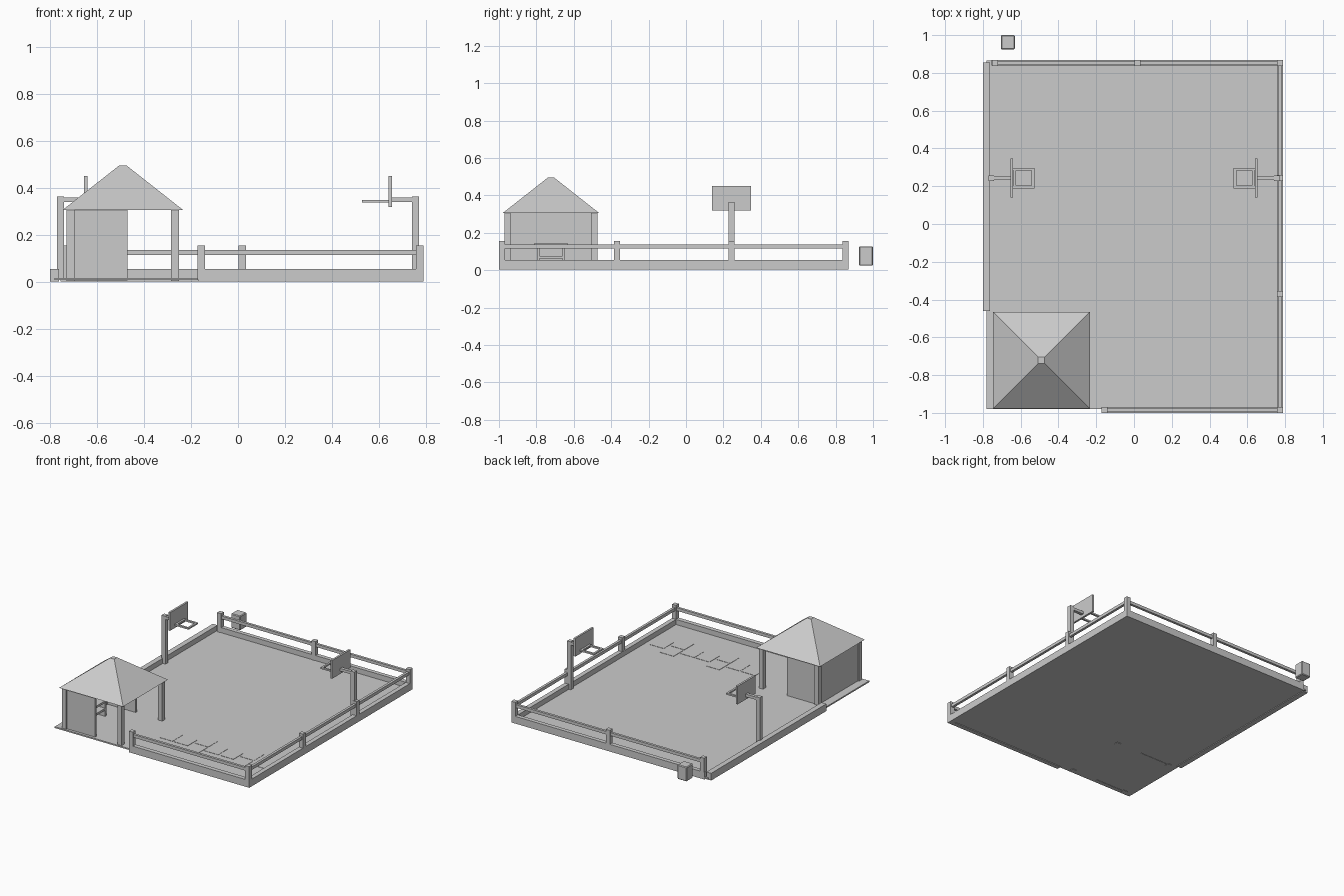
import bpy, bmesh
from mathutils import Vector

cube = bpy.data.objects.get("Cube")
if cube:
    bpy.data.objects.remove(cube, do_unlink=True)

grey = bpy.data.materials.new("plain_grey")
grey.use_nodes = True
COLOUR = (0.6, 0.6, 0.6, 1)
grey.diffuse_color = COLOUR
grey.node_tree.nodes["Principled BSDF"].inputs["Base Color"].default_value = COLOUR


def finish(name, bm):
    bmesh.ops.recalc_face_normals(bm, faces=bm.faces)
    mesh = bpy.data.meshes.new(name)
    bm.to_mesh(mesh)
    bm.free()
    mesh.materials.append(grey)
    obj = bpy.data.objects.new(name, mesh)
    bpy.context.collection.objects.link(obj)
    return obj


def add_box(bm, x0, x1, y0, y1, z0, z1):
    verts = bmesh.ops.create_cube(bm, size=1)["verts"]
    lo, hi = Vector((x0, y0, z0)), Vector((x1, y1, z1))
    for v in verts:
        v.co = (lo + hi) / 2 + v.co * (hi - lo)


def box(name, *limits):
    bm = bmesh.new()
    add_box(bm, *limits)
    return finish(name, bm)


def post(name, x, y, z0, z1, width=0.032):
    h = width / 2
    return box(name, x - h, x + h, y - h, y + h, z0, z1)


FLOOR = 0.018   # walking surface
PAINT = FLOOR + 0.002
MID = 0.243     # court centre in y


def painted_line(name, points, width=0.024, closed=False):
    """Flat mitred strip that follows a path on the ground."""
    bm = bmesh.new()
    pts = [Vector(p) for p in points]
    n = len(pts)
    rows = []
    for i, p in enumerate(pts):
        before = pts[i - 1] if closed or i else None
        after = pts[(i + 1) % n] if closed or i < n - 1 else None
        d0 = (p - before).normalized() if before else (after - p).normalized()
        d1 = (after - p).normalized() if after else d0
        normal = Vector((-d0.y - d1.y, d0.x + d1.x)).normalized()
        normal *= width / 2 / max(0.4, normal.dot(Vector((-d0.y, d0.x))))
        rows.append([bm.verts.new((*(p + s * normal), PAINT)) for s in (1, -1)])
    for i in range(n if closed else n - 1):
        a, b = rows[i], rows[(i + 1) % n]
        bm.faces.new((a[0], a[1], b[1], b[0]))
    return finish(name, bm)


# Ground and kerbs
box("ground", -0.78, 0.785, -0.98, 0.865, 0.008, FLOOR)
box("left_kerb", -0.80, -0.762, -0.46, 0.855, 0.003, 0.055)
box("right_kerb", 0.757, 0.79, -1.0, 0.868, 0.003, 0.055)
box("back_kerb", -0.755, 0.79, 0.838, 0.868, 0.003, 0.055)
box("front_kerb", -0.17, 0.79, -1.0, -0.968, 0.003, 0.055)

# Fence posts and rails
for x, y in ((-0.157, -0.984), (0.774, -0.984), (0.774, -0.37), (0.774, MID),
             (0.774, 0.852), (0.018, 0.852), (-0.737, 0.852)):
    post("fence_post", x, y, 0.01, 0.156)
box("front_rail", -0.157, 0.774, -0.993, -0.975, 0.115, 0.137)
box("right_rail", 0.765, 0.783, -0.984, 0.852, 0.115, 0.137)
box("back_rail", -0.737, 0.774, 0.843, 0.861, 0.115, 0.137)

# Court boundary and centre markings
painted_line("court_border", [(-0.724, -0.31), (0.72, -0.31), (0.72, 0.802), (-0.724, 0.802)],
             closed=True)
painted_line("centre_line", [(0, -0.3), (0, 0.79)])
painted_line("centre_circle", [(-0.08, MID - 0.135), (0.08, MID - 0.135), (0.12, MID - 0.06),
                               (0.12, MID + 0.06), (0.08, MID + 0.135), (-0.08, MID + 0.135),
                               (-0.12, MID + 0.06), (-0.12, MID - 0.06)], closed=True)

# Each half of the court, with its hoop
for s, side in ((-1, "right"), (1, "left")):
    half = [(0.71, 0.455), (0.445, 0.455), (0.275, 0.365), (0.165, 0.21), (0.135, 0.1)]
    arc = half + [(x, -y) for x, y in reversed(half)]
    painted_line(side + "_arc", [(s * x, MID + y) for x, y in arc])
    for t in (-1, 1):
        painted_line(side + "_lane", [(s * 0.71, MID + t * 0.178), (s * 0.48, MID + t * 0.178),
                                      (s * 0.17, MID + t * 0.035)])
    painted_line(side + "_throw_area", [(s * 0.305, MID - 0.13), (s * 0.305, MID + 0.13),
                                        (s * 0.17, MID + 0.065), (s * 0.17, MID - 0.065)],
                 width=0.012, closed=True)

    def span(name, xa, xb, y0, y1, z0, z1):
        return box(side + name, min(s * xa, s * xb), max(s * xa, s * xb),
                   MID + y0, MID + y1, z0, z1)

    post(side + "_hoop_pole", s * 0.756, MID, 0.008, 0.365, 0.03)
    span("_hoop_arm", 0.65, 0.75, -0.011, 0.011, 0.34, 0.36)
    span("_backboard", 0.641, 0.655, -0.104, 0.104, 0.32, 0.451)
    # Square hoop frame
    for t in (-1, 1):
        span("_hoop_side", 0.528, 0.643, t * 0.047 - 0.007, t * 0.047 + 0.007, 0.339, 0.35)
    for x in (0.528, 0.625):
        span("_hoop_end", x, x + 0.014, -0.045, 0.045, 0.339, 0.35)

# Hopscotch squares
for i in range(7):
    x = -0.07 + i * 0.122
    for dy in ((-0.061, 0.061) if i in (2, 5) else (0,)):
        box("hopscotch_square", x - 0.054, x + 0.054, -0.67 + dy - 0.056, -0.67 + dy + 0.056,
            FLOOR, PAINT)

# Hut posts and walls
HX, HY = -0.49, -0.722
for sx in (-1, 1):
    for sy in (-1, 1):
        post("hut_post", HX + sx * 0.222, HY + sy * 0.232, 0.005, 0.31, 0.034)
box("hut_side_wall", -0.72, -0.706, HY - 0.232, HY + 0.232, 0.01, 0.31)
for sy, name in ((-1, "hut_front_wall"), (1, "hut_back_wall")):
    y = HY + sy * 0.232
    box(name, -0.712, -0.47, y - 0.007, y + 0.007, 0.006, 0.31)

# Hut roof: square frustum
bm = bmesh.new()
bmesh.ops.create_cube(bm, size=1)
for v in bm.verts:
    half = 0.017 if v.co.z > 0 else 0.256
    v.co = (HX + 2 * half * v.co.x, HY + 2 * half * v.co.y, 0.495 if v.co.z > 0 else 0.307)
finish("hut_roof", bm)

# Bench inside the hut
box("bench_top", -0.70, -0.585, HY - 0.09, HY + 0.09, 0.128, 0.143)
box("bench_shelf", -0.70, -0.60, HY - 0.075, HY + 0.075, 0.062, 0.077)
for t in (-1, 1):
    y = HY + t * 0.068
    box("bench_leg", -0.695, -0.60, y - 0.007, y + 0.007, FLOOR, 0.13)

# Bin behind the fence
bin_box = box("bin", -0.705, -0.63, 0.925, 1.0, 0.024, 0.128)
bevel = bin_box.modifiers.new("edge_bevel", "BEVEL")
bevel.width = 0.005
bevel.segments = 1
